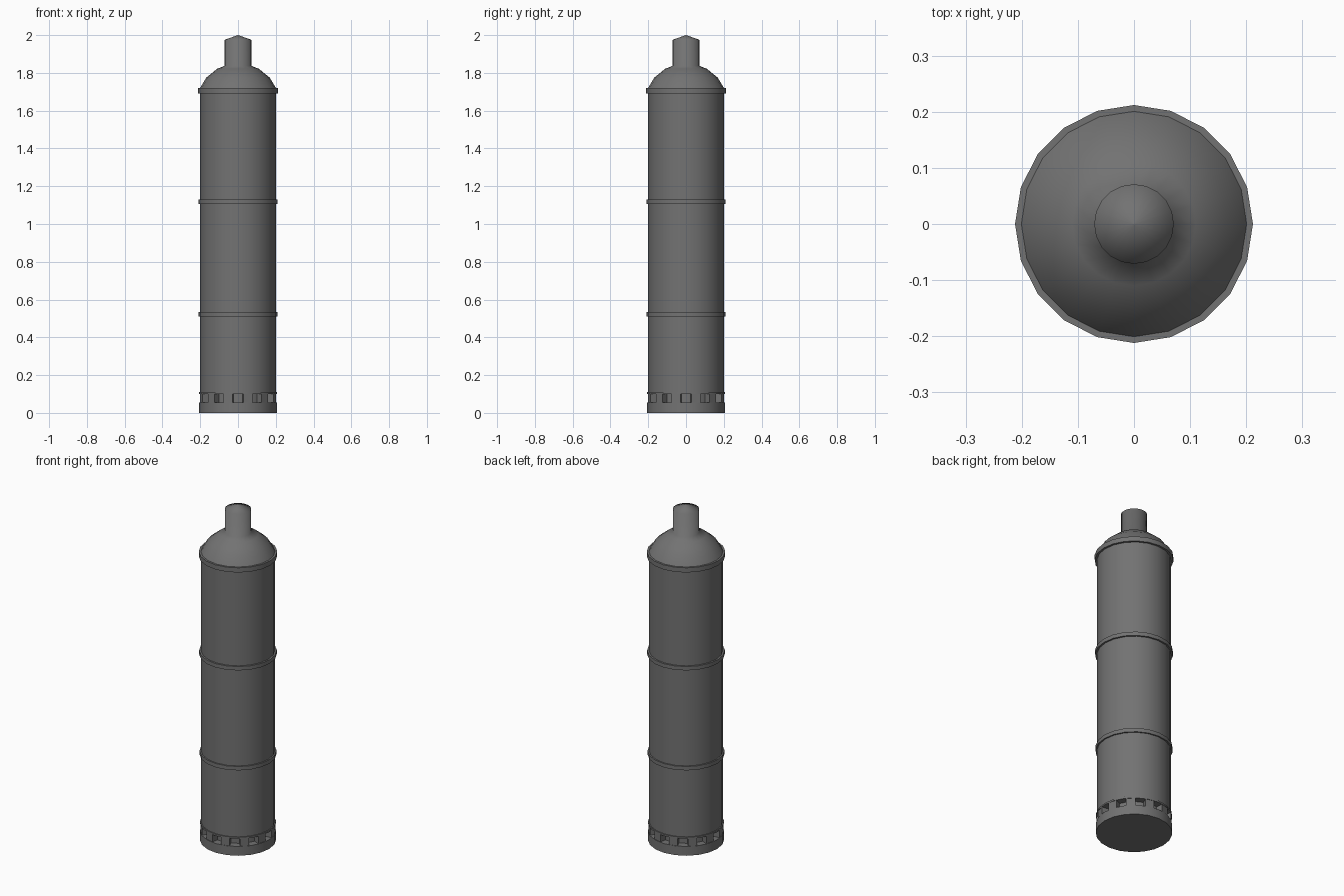
import bpy, bmesh
from math import cos, sin, pi, radians

if "Cube" in bpy.data.objects:
    bpy.data.objects.remove(bpy.data.objects["Cube"])

SIDES = 20
VENTS = 12

steel = bpy.data.materials.new("dark_steel")
steel.diffuse_color = (0.17, 0.17, 0.17, 1)
steel.use_nodes = True
steel.node_tree.nodes["Principled BSDF"].inputs["Base Color"].default_value = steel.diffuse_color


def finish(name, bm, angle=40):
    bmesh.ops.recalc_face_normals(bm, faces=bm.faces)
    mesh = bpy.data.meshes.new(name)
    bm.to_mesh(mesh)
    bm.free()
    mesh.materials.append(steel)
    ob = bpy.data.objects.new(name, mesh)
    bpy.context.collection.objects.link(ob)
    bpy.ops.object.select_all(action='DESELECT')
    bpy.context.view_layer.objects.active = ob
    ob.select_set(True)
    bpy.ops.object.shade_smooth_by_angle(angle=radians(angle))
    return ob


def polar(bm, r, a, z):
    return bm.verts.new((r * cos(a), r * sin(a), z))


def lathe(name, profile, closed=False, angle=40):
    """Revolve (radius, height) points; open profiles get end caps."""
    bm = bmesh.new()
    rows = [[polar(bm, r, 2 * pi * i / SIDES, z) for i in range(SIDES)] for r, z in profile]
    pairs = list(zip(rows, rows[1:]))
    if closed:
        pairs.append((rows[-1], rows[0]))
    else:
        bm.faces.new(rows[0])
        bm.faces.new(rows[-1])
    for a, b in pairs:
        for i in range(SIDES):
            j = (i + 1) % SIDES
            bm.faces.new((a[i], a[j], b[j], b[i]))
    return finish(name, bm, angle)


# Main cylinder
lathe("tank_body", [(0.2, 0.105), (0.2, 1.718)])

# Rounded shoulder flowing smoothly into the neck with its shallow pointed cap
lathe("shoulder_and_neck", [(0.202, 1.718), (0.168, 1.775), (0.11, 1.822), (0.071, 1.837),
                            (0.071, 1.975), (0.001, 2.0)], angle=85)

# Raised bands
for name, r, z0, z1 in (("lower_band", 0.208, 0.51, 0.533),
                        ("middle_band", 0.21, 1.107, 1.13),
                        ("top_band", 0.212, 1.692, 1.72)):
    lathe(name, [(0.19, z0), (r, z0), (r, z1), (0.19, z1)], closed=True)

# Foot: solid base, recessed core and a rim above the vents
lathe("foot_base", [(0.206, 0.0), (0.206, 0.055)])
lathe("foot_core", [(0.165, 0.05), (0.165, 0.11)])
lathe("foot_rim", [(0.16, 0.1), (0.206, 0.1), (0.206, 0.11), (0.16, 0.11)], closed=True)

# Posts between the vents
bm = bmesh.new()
half = radians(7)
for k in range(VENTS):
    mid = 2 * pi * (k + 0.5) / VENTS
    lo, hi = [[polar(bm, r, mid + s * half, z)
               for r, s in ((0.15, -1), (0.203, -1), (0.203, 1), (0.15, 1))]
              for z in (0.05, 0.105)]
    bm.faces.new(lo)
    bm.faces.new(hi)
    for i in range(4):
        j = (i + 1) % 4
        bm.faces.new((lo[i], lo[j], hi[j], hi[i]))
finish("foot_posts", bm)
